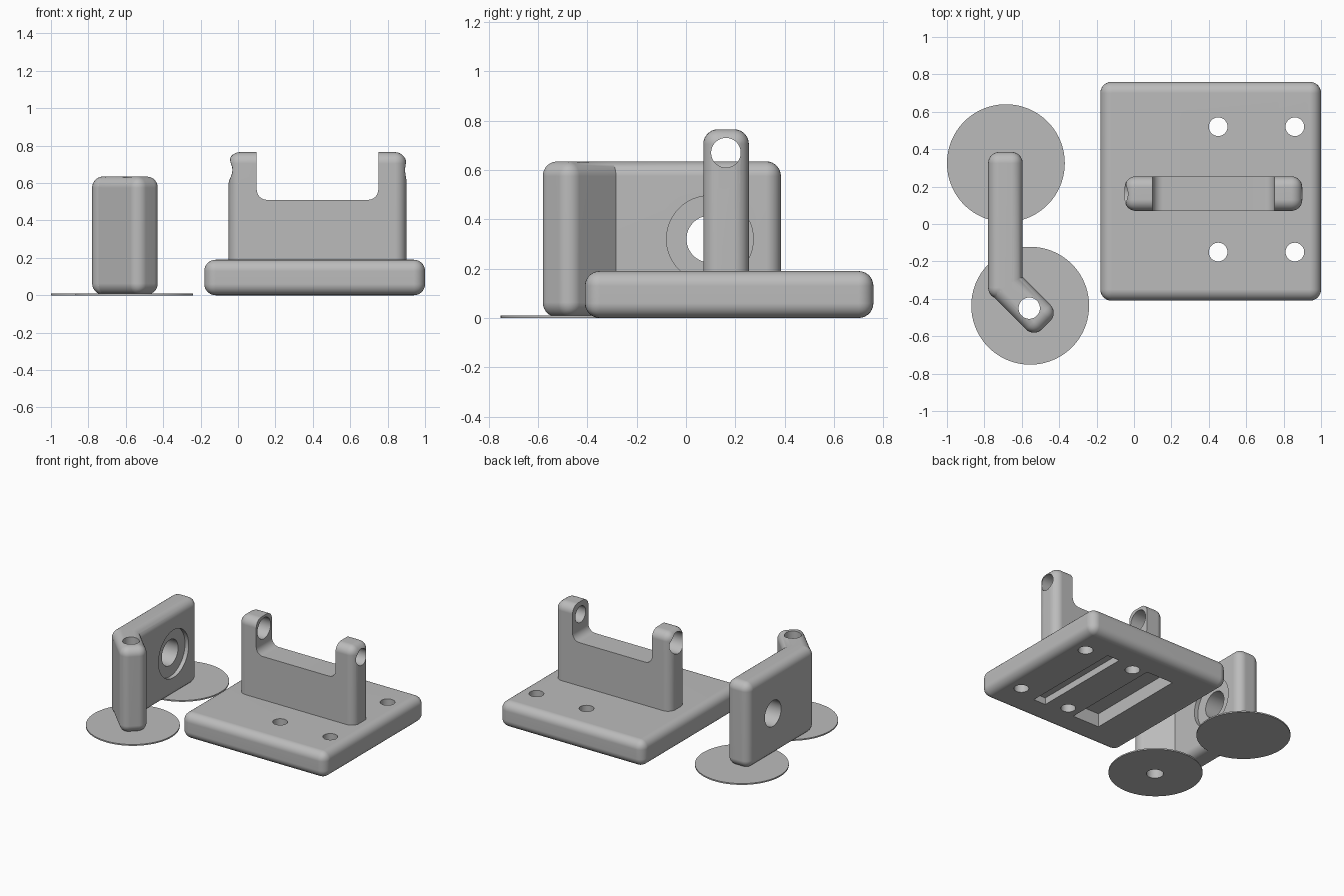
import bpy, bmesh, math
from mathutils import Vector, Matrix

if "Cube" in bpy.data.objects:
    bpy.data.objects.remove(bpy.data.objects["Cube"], do_unlink=True)

ROUND = 0.06
grey = bpy.data.materials.new("plain grey")
grey.use_nodes = True
grey.diffuse_color = (0.5, 0.5, 0.5, 1)
grey.node_tree.nodes["Principled BSDF"].inputs["Base Color"].default_value = (0.5, 0.5, 0.5, 1)


def finish(bm, name):
    mesh = bpy.data.meshes.new(name)
    bm.to_mesh(mesh)
    bm.free()
    mesh.materials.append(grey)
    obj = bpy.data.objects.new(name, mesh)
    bpy.context.collection.objects.link(obj)
    return obj


def box(name, low, high, radius=0, axis=None):
    """Box between two corners; rounds all edges, or only those along one axis."""
    low, high = Vector(low), Vector(high)
    bm = bmesh.new()
    bmesh.ops.create_cube(bm, size=1)
    for v in bm.verts:
        v.co = (low + high) / 2 + v.co * (high - low)
    if radius:
        edges = [e for e in bm.edges if axis is None or
                 abs((e.verts[0].co - e.verts[1].co)[axis]) > 1e-4]
        bmesh.ops.bevel(bm, geom=edges, offset=radius, segments=7,
                        profile=0.5, affect='EDGES')
    return finish(bm, name)


def rod(name, start, end, radius, sides=64):
    """Cylinder between two points."""
    start, end = Vector(start), Vector(end)
    span = end - start
    bm = bmesh.new()
    turn = Vector((0, 0, 1)).rotation_difference(span).to_matrix().to_4x4()
    bmesh.ops.create_cone(bm, cap_ends=True, segments=sides, radius1=radius,
                          radius2=radius, depth=span.length,
                          matrix=Matrix.Translation((start + end) / 2) @ turn)
    return finish(bm, name)


def apply(obj, mod):
    bpy.context.view_layer.objects.active = obj
    bpy.ops.object.modifier_apply(modifier=mod.name)


def combine(obj, tools, operation='DIFFERENCE'):
    for tool in tools:
        mod = obj.modifiers.new("combine", 'BOOLEAN')
        mod.operation, mod.solver, mod.object = operation, 'EXACT', tool
        apply(obj, mod)
        bpy.data.objects.remove(tool, do_unlink=True)


def smooth(obj):
    bpy.ops.object.select_all(action='DESELECT')
    obj.select_set(True)
    bpy.context.view_layer.objects.active = obj
    bpy.ops.object.shade_smooth_by_angle(angle=math.radians(30))
    mod = obj.modifiers.new("even normals", 'WEIGHTED_NORMAL')
    mod.keep_sharp = True


# Base plate with four screw holes and two pockets underneath
base = box("base_plate", (-0.18, -0.41, 0), (1, 0.76, 0.19), ROUND)
holes = [rod("screw_cutter", (x, y, -0.1), (x, y, 0.3), 0.05, 40)
         for x in (0.45, 0.86) for y in (-0.15, 0.52)]
pockets = [box("wide_pocket_cutter", (0.135, -0.21, -0.1), (0.355, 0.56, 0.1)),
           box("narrow_pocket_cutter", (0.6, -0.21, -0.1), (0.7, 0.56, 0.05))]
combine(base, holes + pockets)

# Upright bracket: rounded block, open in the middle, with an eye in each ear
bracket = box("upright_bracket", (-0.05, 0.07, 0.12), (0.9, 0.255, 0.765), ROUND)
eye_y, eye_z = 0.162, 0.67
combine(bracket, [
    box("gap_cutter", (0.1, -0.2, 0.51), (0.75, 0.5, 1.2), 0.055, axis=1),
    rod("large_eye_cutter", (-0.2, eye_y, eye_z), (0.3, eye_y, eye_z), 0.077),
    rod("small_eye_cutter", (0.6, eye_y, eye_z), (1.1, eye_y, eye_z), 0.06)])

# Bent arm: straight block joined to a short block turned by 45 degrees
FOOT = 0.003
pin = Vector((-0.56, -0.45, 0))
arm = box("bent_arm", (-0.78, -0.40, FOOT), (-0.595, 0.385, 0.635), ROUND)
elbow = box("elbow", (-0.222, -0.0925, FOOT), (0.128, 0.0925, 0.635), ROUND)
elbow.data.transform(Matrix.Translation(pin) @ Matrix.Rotation(-math.pi / 4, 4, 'Z'))
combine(arm, [elbow], 'UNION')
hub_y, hub_z = 0.097, 0.32
combine(arm, [
    rod("hub_cutter", (-1, hub_y, hub_z), (-0.4, hub_y, hub_z), 0.095),
    rod("recess_cutter", (-0.625, hub_y, hub_z), (-0.5, hub_y, hub_z), 0.176),
    rod("pin_cutter", pin - Vector((0, 0, 0.1)), pin + Vector((0, 0, 0.8)), 0.057)])

# Thin round feet under both ends of the arm
rear_foot = rod("rear_foot", (-0.685, 0.325, 0), (-0.685, 0.325, 0.01), 0.315, 96)
front_foot = rod("front_foot", (-0.555, -0.437, 0), (-0.555, -0.437, 0.01), 0.315, 96)
combine(front_foot, [rod("pin_cutter", pin - Vector((0, 0, 0.1)),
                         pin + Vector((0, 0, 0.1)), 0.057)])

for part in (base, bracket, arm, rear_foot, front_foot):
    smooth(part)
